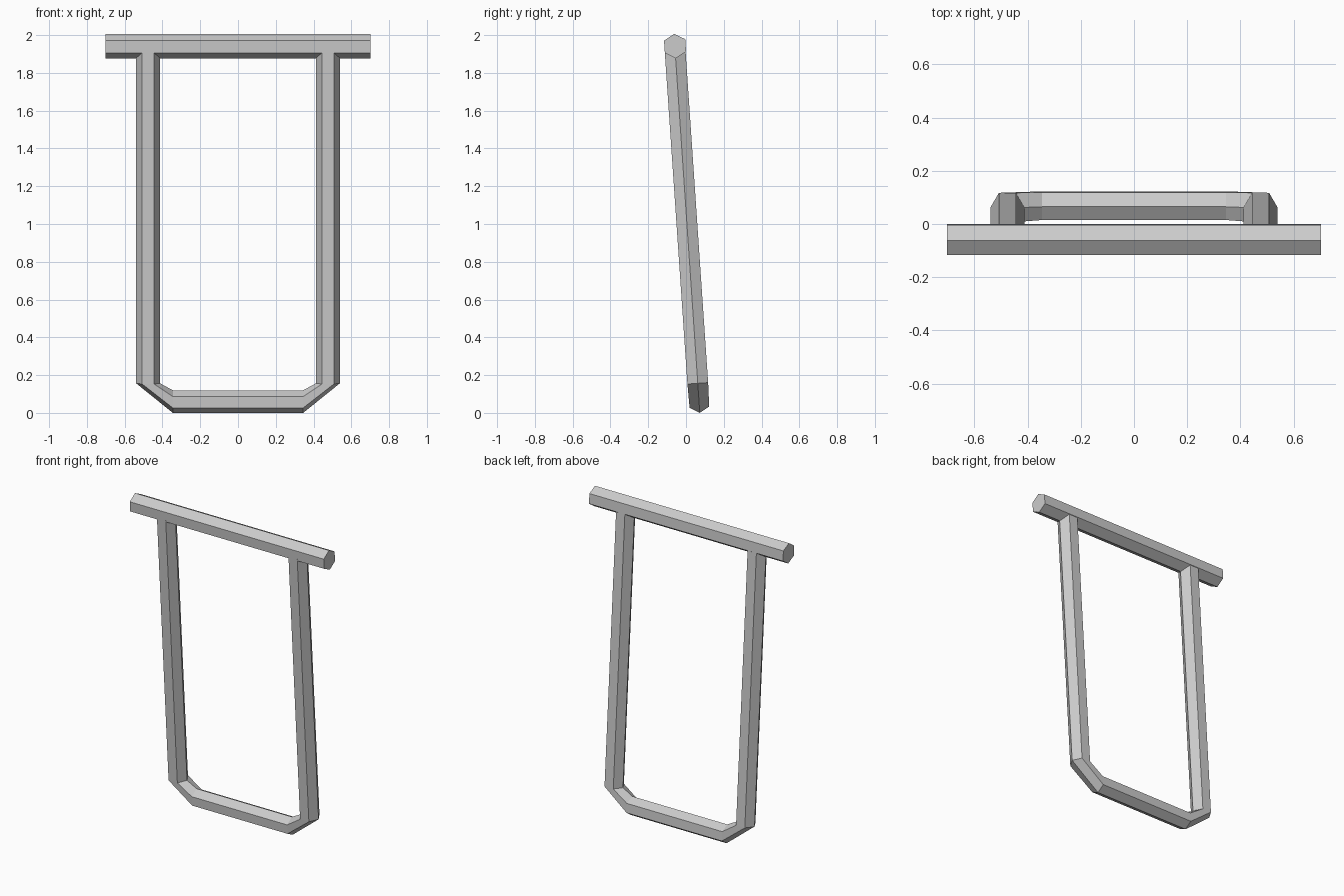
import bpy, bmesh
from math import cos, sin, pi, radians
from mathutils import Vector

cube = bpy.data.objects.get("Cube")
if cube:
    bpy.data.objects.remove(cube, do_unlink=True)

grey = bpy.data.materials.new("light grey")
grey.use_nodes = True
colour = (0.6, 0.6, 0.6, 1)
grey.diffuse_color = colour
grey.node_tree.nodes["Principled BSDF"].inputs["Base Color"].default_value = colour

LEAN = radians(3.9)
BACK = Vector((0, 1, 0))


def hex_sweep(name, stations, location):
    """Join hexagonal rings, each given as centre, outward direction, radius."""
    bm = bmesh.new()
    rings = []
    for centre, out, radius in stations:
        rings.append([bm.verts.new(Vector(centre) + radius * (
            cos(i * pi / 3) * Vector(out) + sin(i * pi / 3) * BACK))
            for i in range(6)])
    for a, b in zip(rings, rings[1:]):
        for i in range(6):
            j = (i + 1) % 6
            bm.faces.new((a[i], a[j], b[j], b[i]))
    bm.faces.new(rings[0])
    bm.faces.new(rings[-1])
    bmesh.ops.recalc_face_normals(bm, faces=bm.faces)
    mesh = bpy.data.meshes.new(name)
    bm.to_mesh(mesh)
    bm.free()
    mesh.materials.append(grey)
    obj = bpy.data.objects.new(name, mesh)
    obj.location = location
    obj.rotation_euler.x = LEAN
    bpy.context.collection.objects.link(obj)
    return obj


# U-shaped frame: right post, chamfered corner, then the same mirrored
right = [((-0.476, 0, 1.942), (-1, 0, 0), 0.0635),
         ((-0.476, 0, 0.157), (-1, 0, 0), 0.0635),
         ((-0.345, 0, 0.06), (0, 0, -1), 0.06)]
left = [((-c[0], c[1], c[2]), (-o[0], o[1], o[2]), r) for c, o, r in reversed(right)]
hex_sweep("u_frame", right + left, (0, 0.073, 0))

# Crossbar along the top
hex_sweep("top_crossbar", [((x, 0, 0), BACK.cross((1, 0, 0)), 0.065)
                           for x in (-0.702, 0.702)], (0, -0.058, 1.942))
